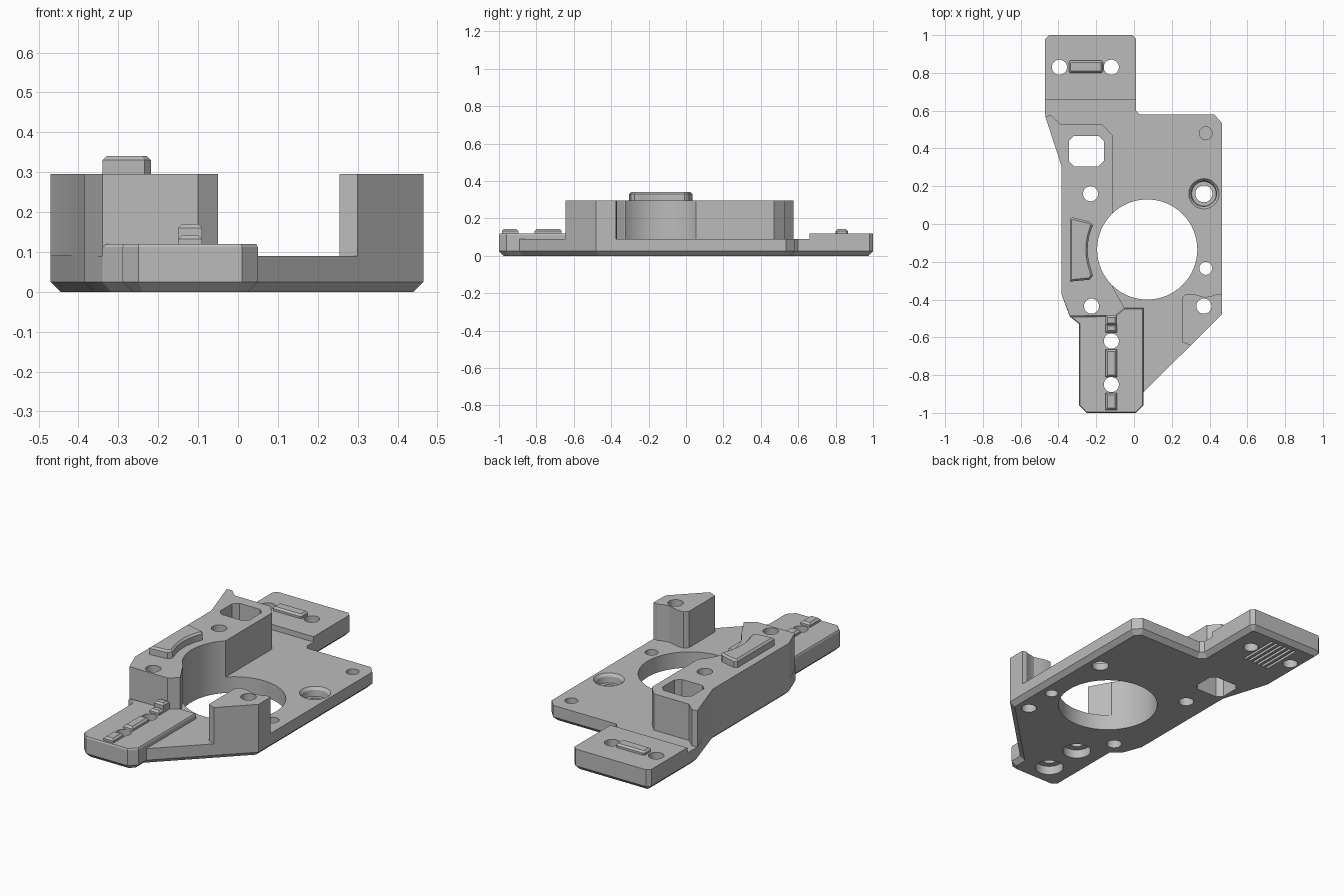
import bpy, bmesh, math
from mathutils import Vector

cube = bpy.data.objects.get("Cube")
if cube:
    bpy.data.objects.remove(cube, do_unlink=True)

grey = bpy.data.materials.new("plain grey")
grey.use_nodes = True
GREY = (0.5, 0.5, 0.5, 1)
grey.diffuse_color = GREY
grey.node_tree.nodes["Principled BSDF"].inputs["Base Color"].default_value = GREY


def inset(points, d):
    """Shrink a counter-clockwise outline by d with mitred corners."""
    pts = [Vector(p) for p in points]
    out = []
    for i, p in enumerate(pts):
        a = (p - pts[i - 1]).normalized()
        b = (pts[(i + 1) % len(pts)] - p).normalized()
        na, nb = Vector((-a.y, a.x)), Vector((-b.y, b.x))
        out.append(p + (na + nb) * d / (1 + na.dot(nb)))
    return out


def loft(bm, layers):
    """Closed solid through outlines given as (points, z)."""
    rings = [[bm.verts.new((p[0], p[1], z)) for p in pts] for pts, z in layers]
    n = len(rings[0])
    bm.faces.new(rings[0][::-1])
    bm.faces.new(rings[-1])
    for lo, hi in zip(rings, rings[1:]):
        for i in range(n):
            j = (i + 1) % n
            bm.faces.new((lo[i], lo[j], hi[j], hi[i]))


def make(name, solids):
    bm = bmesh.new()
    for layers in solids:
        loft(bm, layers)
    bmesh.ops.recalc_face_normals(bm, faces=bm.faces)
    mesh = bpy.data.meshes.new(name)
    bm.to_mesh(mesh)
    bm.free()
    mesh.materials.append(grey)
    ob = bpy.data.objects.new(name, mesh)
    bpy.context.collection.objects.link(ob)
    return ob


def circle(x, y, r, n=40, start=0, sweep=math.tau):
    return [(x + r * math.cos(start + sweep * i / n),
             y + r * math.sin(start + sweep * i / n)) for i in range(n)]


def box(x0, x1, y0, y1, c=0.0):
    """Rectangle, with cut corners when c is set."""
    if not c:
        return [(x0, y0), (x1, y0), (x1, y1), (x0, y1)]
    return [(x0 + c, y0), (x1 - c, y0), (x1, y0 + c), (x1, y1 - c),
            (x1 - c, y1), (x0 + c, y1), (x0, y1 - c), (x0, y0 + c)]


PLATE, PAD, TOP = 0.09, 0.12, 0.295

# Base plate with chamfered underside
outline = [(-.47, .98), (-.47, .58), (-.385, .31), (-.385, -.37), (-.34, -.49),
           (-.29, -.53), (-.29, -.96), (-.25, -1), (.01, -1), (.05, -.96),
           (.05, -.89), (.465, -.48), (.465, .535), (.425, .58), (.03, .58),
           (.01, .6), (.01, .98), (-.01, 1), (-.45, 1)]
base = make("base_plate", [[(inset(outline, .025), 0), (outline, .025), (outline, PLATE)]])

# Raised pads at the two ends
front = [(-.29, -.53), (-.29, -.96), (-.25, -1), (.01, -1), (.05, -.96),
         (.05, -.445), (-.05, -.445), (-.1, -.485), (-.34, -.49)]
front_pad = make("front_pad", [[(front, PLATE), (front, PAD - .008), (inset(front, .004), PAD)]])
back = [(-.47, .66), (.01, .66), (.01, .98), (-.01, 1), (-.45, 1), (-.47, .98)]
back_pad = make("back_pad", [[(back, PLATE), (back, PAD)]])

# Tall block beside the bore
block_outline = [(-.47, .57), (-.385, .31), (-.385, -.37), (-.34, -.485), (-.1, -.485),
                 (-.05, -.445), (-.115, -.33), (-.115, .47), (-.17, .53),
                 (-.39, .53), (-.44, .575)]
block = make("tall_block", [[(block_outline, PLATE), (block_outline, TOP)]])

# Corner post with a hollow facing the small hole
post_outline = [(.255, -.625), (.3, -.643), (.465, -.48), (.465, -.375), (.44, -.37),
                (.41, -.382), (.375, -.387), (.34, -.378), (.31, -.37), (.275, -.37), (.255, -.39)]
post = make("corner_post", [[(post_outline, PLATE), (post_outline, TOP)]])

# Through holes: large bore, screw holes and the square pocket
holes = [(.37, .16, .045), (.38, -.235, .034), (.37, -.435, .04), (-.225, -.435, .04),
         (-.23, .16, .04), (-.12, -.62, .04), (-.12, -.85, .04), (-.395, .83, .04),
         (-.12, .83, .04)]
through = [[(circle(.07, -.135, .265, 96), -.1), (circle(.07, -.135, .265, 96), .5)]]
for x, y, r in holes:
    through.append([(circle(x, y, r), -.1), (circle(x, y, r), .5)])
pocket = box(-.345, -.16, .305, .467, .028)
through.append([(pocket, -.1), (pocket, .5)])
through_cutter = make("through_cutter", through)

# Recesses: top counterbore, blind hole, underside counterbores and grip slots
recess = [[(circle(.37, .16, .065), .04), (circle(.37, .16, .068), .075),
           (circle(.37, .16, .084), .095)],
          [(circle(.38, .48, .034), .04), (circle(.38, .48, .034), .2)]]
for y in (-.62, -.85):
    recess.append([(circle(-.12, y, .075), -.1), (circle(-.12, y, .075), .05)])
for i in range(6):
    x = -.335 + i * .031
    slot = box(x, x + .015, .71, .95)
    recess.append([(slot, -.1), (slot, .015)])
recess_cutter = make("recess_cutter", recess)


def cut(ob, cutter):
    mod = ob.modifiers.new("cut", "BOOLEAN")
    mod.operation, mod.solver, mod.object = "DIFFERENCE", "EXACT", cutter
    bpy.context.view_layer.objects.active = ob
    bpy.ops.object.modifier_apply(modifier=mod.name)


bodies = [base, front_pad, back_pad, block, post]
for ob in bodies:
    cut(ob, through_cutter)
cut(base, recess_cutter)
for cutter in (through_cutter, recess_cutter):
    bpy.data.objects.remove(cutter, do_unlink=True)


def key(name, pts, z0, z1, c=.01):
    return make(name, [[(pts, z0), (pts, z1 - c), (inset(pts, c), z1)]])


# Small locating keys on the pads
key("back_key", box(-.345, -.165, .8, .865, .008), PAD, .142)
key("front_key_middle", box(-.15, -.09, -.81, -.665), PAD, .142)
key("front_key_end", box(-.15, -.09, -.985, -.895), PAD, .142)
key("front_key_rear", box(-.15, -.09, -.575, -.53), PAD, .142)
key("front_key_step", box(-.15, -.09, -.535, -.485), PAD, .17)

# Curved key on the tall block
arc = circle(.07, -.135, .315, 14, math.radians(156), math.radians(48))
curved = [(-.34, -.305), (-.235, -.295), (-.218, -.275)] + arc[::-1]
curved += [(-.222, 0), (-.235, .012), (-.325, .035), (-.34, .025)]
key("curved_key", curved, TOP, .34)

# Smooth the round walls and keep the edges crisp
bpy.ops.object.select_all(action="DESELECT")
for ob in bodies:
    ob.select_set(True)
bpy.context.view_layer.objects.active = base
bpy.ops.object.shade_smooth_by_angle(angle=math.radians(20))
